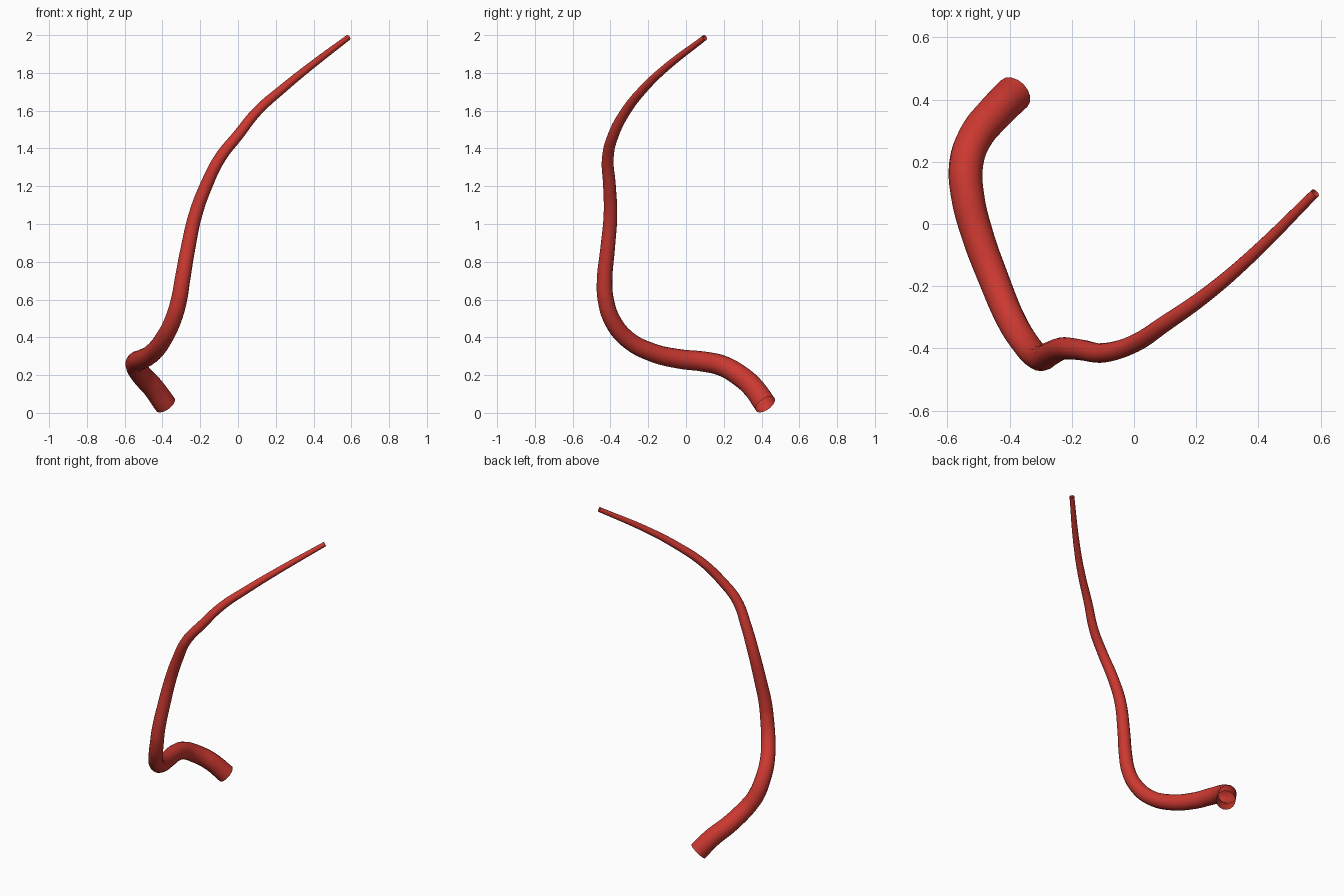
import bpy
from mathutils import Vector

if "Cube" in bpy.data.objects:
    bpy.data.objects.remove(bpy.data.objects["Cube"], do_unlink=True)

BASE_RADIUS, TIP_RADIUS = 0.06, 0.015

# Centre line of the tube, from the thick base to the thin tip
path = [Vector(p) for p in (
    (-.385, .42, .045), (-.45, .355, .135), (-.51, .28, .2), (-.54, .19, .25),
    (-.535, .09, .272), (-.505, -.03, .285), (-.45, -.18, .32),
    (-.395, -.31, .39), (-.345, -.39, .49), (-.312, -.425, .6),
    (-.295, -.431, .7), (-.265, -.415, .87), (-.225, -.40, 1.05),
    (-.17, -.405, 1.2), (-.095, -.414, 1.35), (0, -.385, 1.47),
    (.1, -.32, 1.595), (.235, -.225, 1.715), (.37, -.11, 1.825),
    (.583, .1, 1.987))]

# Red material
red = bpy.data.materials.new("red")
red.use_nodes = True
colour = (0.6, 0.04, 0.03, 1)
red.diffuse_color = colour
red.node_tree.nodes["Principled BSDF"].inputs["Base Color"].default_value = colour

# Smooth curve whose radius tapers evenly along its length
curve = bpy.data.curves.new("tube_path", "CURVE")
curve.dimensions = "3D"
curve.resolution_u = 6
curve.bevel_depth = 1
curve.bevel_resolution = 6
curve.use_fill_caps = False
spline = curve.splines.new("BEZIER")
spline.bezier_points.add(len(path) - 1)

lengths = [0]
for a, b in zip(path, path[1:]):
    lengths.append(lengths[-1] + (b - a).length)
for point, co, run in zip(spline.bezier_points, path, lengths):
    point.co = co
    point.handle_left_type = point.handle_right_type = "AUTO"
    point.radius = BASE_RADIUS + (TIP_RADIUS - BASE_RADIUS) * run / lengths[-1]

guide = bpy.data.objects.new("tube_guide", curve)
bpy.context.collection.objects.link(guide)

# Open-ended tapered tube as a mesh
graph = bpy.context.evaluated_depsgraph_get()
mesh = bpy.data.meshes.new_from_object(guide.evaluated_get(graph))
bpy.data.objects.remove(guide, do_unlink=True)
mesh.materials.clear()
mesh.materials.append(red)
mesh.polygons.foreach_set("use_smooth", [True] * len(mesh.polygons))
tube = bpy.data.objects.new("tapered_tube", mesh)
bpy.context.collection.objects.link(tube)
